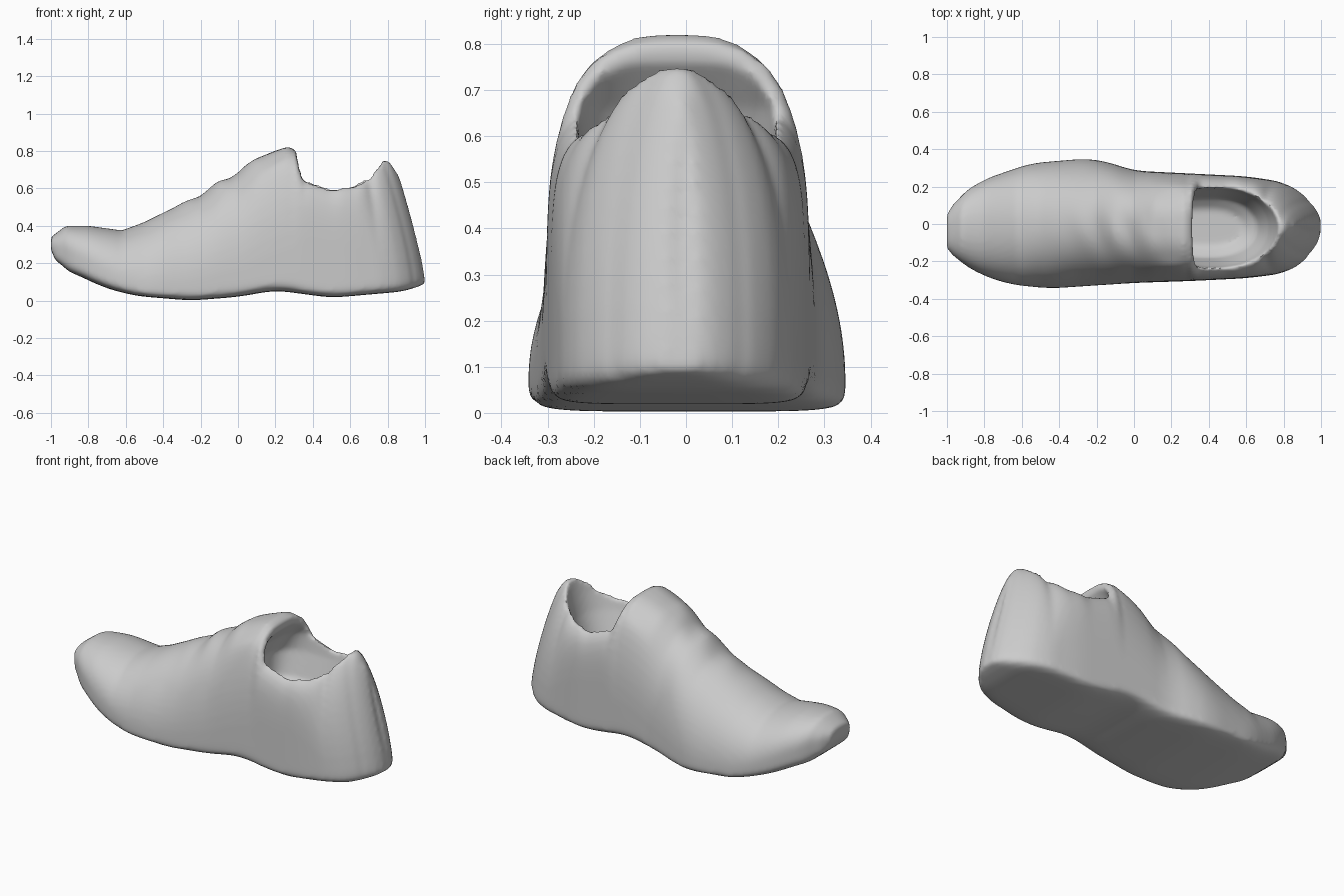
import bpy, bmesh, math

cube = bpy.data.objects.get("Cube")
if cube:
    bpy.data.objects.remove(cube)

SIDES = 64
STATIONS = 140

# Outline curves of the shoe as (x, value) pairs, toe at -x
TOP = [(-1, .34), (-.96, .37), (-.92, .4), (-.8, .4), (-.62, .375), (-.5, .42),
       (-.3, .52), (-.2, .565), (-.1, .635), (0, .685), (.1, .765), (.27, .825),
       (.315, .8), (.345, .665), (.5, .615), (.62, .635), (.74, .705), (.82, .755),
       (.9, .765), (.97, .745), (1, .67)]
SOLE = [(-1, .27), (-.96, .18), (-.8, .11), (-.72, .07), (-.55, .025), (-.25, 0),
        (0, .02), (.2, .055), (.5, .015), (.9, .05), (1, .09)]
LEFT = [(-1, .05), (-.94, .15), (-.8, .24), (-.55, .325), (-.26, .35), (-.15, .335),
        (0, .285), (.4, .265), (.6, .255), (.8, .225), (.92, .155), (.98, .08), (1, .02)]
RIGHT = [(-1, -.13), (-.94, -.2), (-.8, -.28), (-.65, -.325), (-.45, -.345),
         (0, -.315), (.3, -.305), (.6, -.29), (.8, -.265), (.92, -.2), (.98, -.12), (1, -.04)]
# Roundness of the upper, and height share of the widest line
ROUND = [(-1, 2.2), (-.3, 2), (0, 2.3), (.3, 3), (.36, 6), (.55, 6), (.76, 2.3), (1, 2.3)]
WAIST = [(-1, .5), (-.8, .35), (-.5, .12), (1, .12)]


def sample(curve, x):
    """Linear interpolation along an outline curve."""
    x = max(x, curve[0][0])
    for (xa, a), (xb, b) in zip(curve, curve[1:]):
        if x <= xb:
            return a + (b - a) * (x - xa) / (xb - xa)
    return curve[-1][1]


def soft_sample(curve, x):
    """Averaged outline value, to round off the corners between points."""
    reach = min(.06, 1 - abs(x))
    return sum(sample(curve, x + reach * k / 2) for k in range(-2, 3)) / 5


def power(value, exponent):
    return math.copysign(abs(value) ** exponent, value)


def bell(value, centre, width):
    return math.exp(-((value - centre) / width) ** 2)


def loft(name, rings):
    """Closed skin through a list of equal rings."""
    bm = bmesh.new()
    rows = [[bm.verts.new(p) for p in ring] for ring in rings]
    for a, b in zip(rows, rows[1:]):
        for i in range(SIDES):
            j = (i + 1) % SIDES
            bm.faces.new((a[i], a[j], b[j], b[i]))
    bm.faces.new(rows[0])
    bm.faces.new(rows[-1])
    bmesh.ops.recalc_face_normals(bm, faces=bm.faces)
    mesh = bpy.data.meshes.new(name)
    bm.to_mesh(mesh)
    bm.free()
    obj = bpy.data.objects.new(name, mesh)
    bpy.context.collection.objects.link(obj)
    return obj


def relief(x, y):
    """Raised eyelet flaps and soft lace lumps on the instep."""
    flaps = .03 * (bell(y, -.235, .04) + bell(y, .215, .04)) * bell(x, .2, .1)
    laces = .01 * math.sin(38 * x + 9 * y) * bell(x, -.08, .2) * bell(y, -.06, .12)
    return flaps + laces


def heel_lean(x, z):
    """Forward lean of the heel, growing with height."""
    t = min(max((x - .55) / .45, 0), 1)
    rise = max(z - .1, 0) / .66
    return .17 * t * t * (3 - 2 * t) * rise ** 1.3


def body_ring(x):
    low, high = soft_sample(SOLE, x), sample(TOP, x)
    left, right = soft_sample(LEFT, x), soft_sample(RIGHT, x)
    middle = low + sample(WAIST, x) * (high - low)
    ring = []
    for i in range(SIDES):
        angle = math.tau * i / SIDES
        c, s = math.cos(angle), math.sin(angle)
        n = sample(ROUND, x) if s > 0 else 6
        y = (left + right) / 2 + (left - right) / 2 * power(c, 2 / n)
        lift = power(s, 2 / n)
        if s > 0:
            z = middle + (high - middle + relief(x, y)) * lift
        else:
            z = middle + (middle - low) * lift
        ring.append((x - heel_lean(x, z), y, z))
    return ring


def opening_ring(z, front, back, half):
    """Plan of the foot opening: squarish at the tongue, round at the heel."""
    ring = []
    for i in range(SIDES):
        angle = math.tau * i / SIDES
        bend = .6 if math.cos(angle) < 0 else .95
        x = (front + back) / 2 + (back - front) / 2 * power(math.cos(angle), bend)
        ring.append((x, -.02 + half * power(math.sin(angle), bend), z))
    return ring


# Shoe body, with stations packed toward toe and heel
shoe = loft("shoe_upper", [body_ring(-math.cos(math.pi * k / STATIONS))
                           for k in range(STATIONS + 1)])

# Bowl-shaped foot opening, running a little way beneath the tongue
cutter = loft("opening_cutter", [opening_ring(*level) for level in (
    (.35, .22, .58, .1), (.4, .17, .66, .16), (.55, .17, .72, .205),
    (.66, .23, .75, .22), (.76, .31, .775, .21), (1, .33, .8, .21))])
cutter.hide_render = True

cut = shoe.modifiers.new("opening", 'BOOLEAN')
cut.operation = 'DIFFERENCE'
cut.object = cutter
cut.solver = 'EXACT'
skin = shoe.modifiers.new("even_skin", 'REMESH')
skin.mode = 'VOXEL'
skin.voxel_size = .014
relax = shoe.modifiers.new("soft_rim", 'SMOOTH')
relax.factor = .5
relax.iterations = 5

bpy.ops.object.select_all(action='DESELECT')
shoe.select_set(True)
bpy.context.view_layer.objects.active = shoe
for modifier in list(shoe.modifiers):
    bpy.ops.object.modifier_apply(modifier=modifier.name)
bpy.data.objects.remove(cutter)

# One plain grey over the whole shoe
grey = bpy.data.materials.new("light_grey")
grey.use_nodes = True
colour = (.6, .6, .6, 1)
grey.diffuse_color = colour
grey.node_tree.nodes["Principled BSDF"].inputs["Base Color"].default_value = colour
shoe.data.materials.clear()
shoe.data.materials.append(grey)
bpy.ops.object.shade_smooth_by_angle(angle=math.radians(60))
